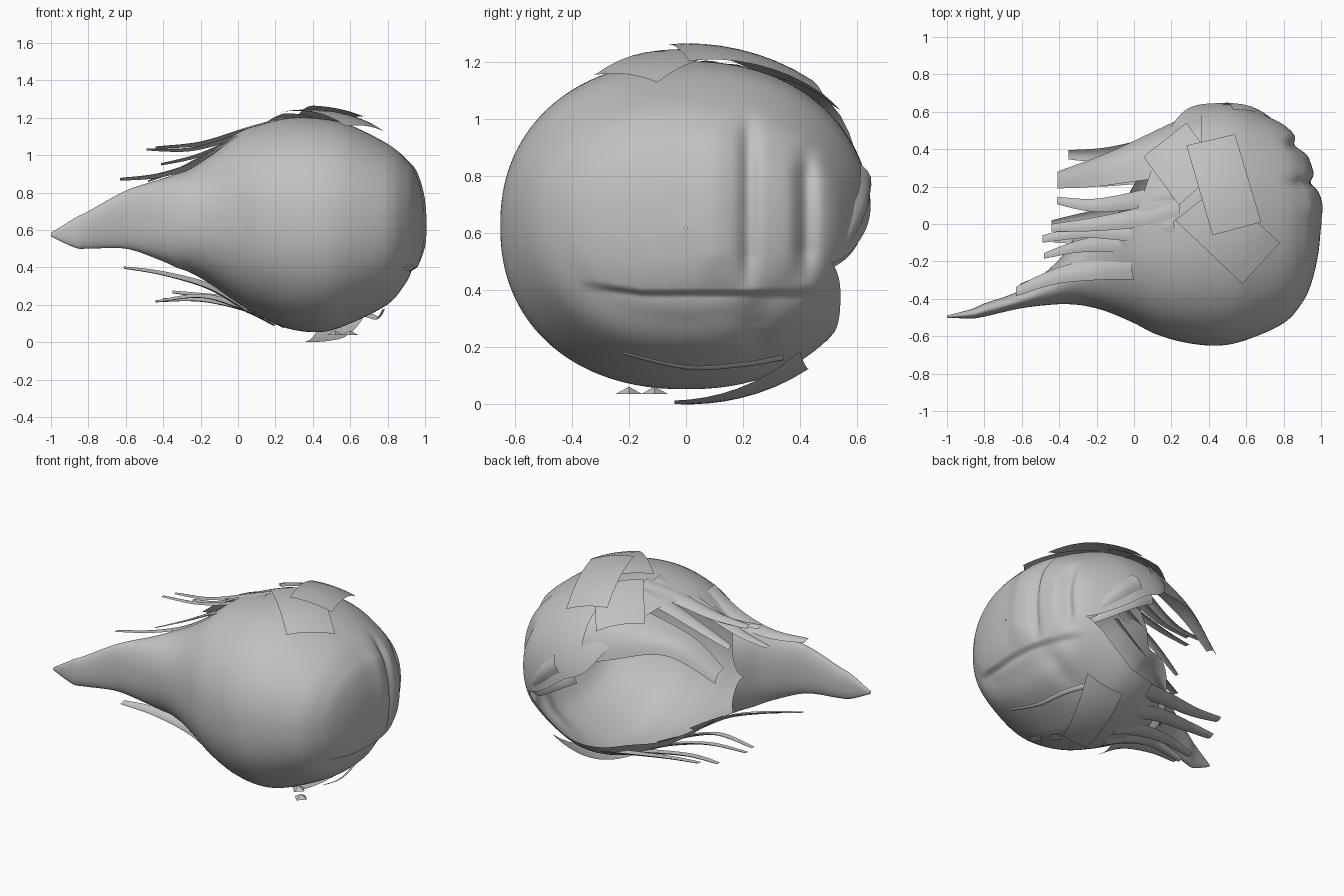
import bpy, math
from mathutils import Vector

if "Cube" in bpy.data.objects:
    bpy.data.objects.remove(bpy.data.objects["Cube"])

mat = bpy.data.materials.new("grey")
mat.diffuse_color = (0.533, 0.533, 0.533, 1)
mat.use_nodes = True
mat.node_tree.nodes["Principled BSDF"].inputs["Base Color"].default_value = mat.diffuse_color

# x, centre y, half width y, centre z, half height z, arc start, arc end (degrees from +y)
STATIONS = [
    (1.00, .00, .004, .62, .004, -18, 342), (.985, .00, .16, .63, .15, -18, 342),
    (.95, .00, .31, .64, .26, -18, 342), (.90, .00, .42, .64, .335, -18, 342),
    (.80, .00, .53, .63, .43, -18, 342), (.60, .00, .62, .63, .53, -4, 328),
    (.45, .00, .65, .625, .57, 8, 321), (.28, .00, .635, .635, .565, 18, 318),
    (.12, -.02, .57, .65, .515, 50, 314), (.00, -.05, .48, .66, .46, 78, 302),
    (-.14, -.13, .34, .655, .35, 76, 288), (-.25, -.20, .24, .65, .28, 72, 288),
    (-.33, -.26, .17, .65, .25, 4, 356),
    (-.42, -.32, .11, .655, .215, 0, 360), (-.60, -.40, .05, .655, .155, 0, 360),
    (-.80, -.46, .035, .60, .10, 0, 360), (-.87, -.48, .025, .585, .08, 0, 360),
    (-1.0, -.495, .006, .575, .01, 0, 360)]


def spline(pts, n):
    """Catmull-Rom samples through points of any dimension."""
    out = []
    for i in range(len(pts) - 1):
        p = [pts[max(0, min(len(pts) - 1, i + k))] for k in (-1, 0, 1, 2)]
        for s in range(n):
            t = s / n
            out.append([b + .5 * t * (c - a + t * (2*a - 5*b + 4*c - d + t * (3*(b - c) + d - a)))
                        for a, b, c, d in zip(*p)])
    out.append(list(pts[-1]))
    return out


def grid_object(name, rows, angle=50):
    n = len(rows[0])
    verts = [v for r in rows for v in r]
    faces = [(i*n + j, i*n + j + 1, (i+1)*n + j + 1, (i+1)*n + j)
             for i in range(len(rows) - 1) for j in range(n - 1)]
    me = bpy.data.meshes.new(name)
    me.from_pydata(verts, [], faces)
    me.materials.append(mat)
    ob = bpy.data.objects.new(name, me)
    bpy.context.collection.objects.link(ob)
    bpy.context.view_layer.objects.active = ob
    ob.select_set(True)
    bpy.ops.object.shade_smooth_by_angle(angle=math.radians(angle))
    ob.select_set(False)
    return ob


def gate(v, a, b, soft=.06):
    """Smooth 0-1 window between a and b."""
    f = lambda t: max(0, min(1, t))
    return f((v - a) / soft) * f((b - v) / soft)


def crease(x, y, z):
    """Push folds into the rounded end."""
    if x < .4:
        return 0
    seam = .40 + .14 * max(0, -y - .15)
    d = 0
    if z < seam:
        d += .03 * min(1, (seam - z) / .02) * math.exp((z - seam) / .09) * gate(y, -.38, .5, .12)
    up = gate(z, .40, 1.05, .12)
    d += .03 * math.exp(-((y - .22) / .03) ** 2) * up
    d += .04 * math.exp(-((y - .42) / .035) ** 2) * gate(z, .42, .92, .12)
    d -= .015 * math.exp(-((y - .10) / .07) ** 2) * up
    d += .025 * math.exp(-((y - .25) / .06) ** 2) * gate(z, .12, .39, .1)
    return d


# main shell: round cap open at the back left, drawn out into a tail
rows = []
for x, yc, wy, zc, wz, lo, hi in spline(STATIONS, 12):
    row = []
    for k in range(161):
        a = math.radians(lo + (hi - lo) * k / 160)
        c, s = math.cos(a), math.sin(a)
        f = (abs(c) ** 2.2 + abs(s) ** 2.2) ** (-1 / 2.2)   # slightly boxy ellipse
        y, z = yc + wy * c * f, zc + wz * s * f
        row.append((x - crease(x, y, z), y, z))
    rows.append(row)
grid_object("shell", rows)


def strand(name, pts, w0, w1, across, bulge=.15):
    """Curved ribbon along points; across is the width direction."""
    path = [Vector(p) for p in spline(pts, 6)]
    ac = Vector(across).normalized()
    rows = []
    for i, p in enumerate(path):
        t = i / (len(path) - 1)
        tan = path[min(i + 1, len(path) - 1)] - path[max(i - 1, 0)]
        nor = tan.cross(ac).normalized()
        if nor.dot(p - Vector((.3, 0, .63))) < 0:
            nor.negate()
        w = w0 + (w1 - w0) * t
        rows.append([p + ac * w * u / 2 + nor * bulge * w * (1 - u * u) for u in (-1, -.5, 0, .5, 1)])
    grid_object(name, rows)


# wide lock closing the upper back, lofted between its two edges
low = spline([(.36, .61, .82), (.20, .54, .86), (-.12, .39, .92), (-.41, .28, .77)], 8)
top = spline([(.36, .26, 1.16), (.10, .24, 1.09), (-.20, .20, .99), (-.41, .19, .84)], 8)
rows = []
for a, b in zip(low, top):
    a, b = Vector(a), Vector(b)
    out = Vector((0, .7, .7)) * (b - a).length * .2
    rows.append([a.lerp(b, j / 8) + out * math.sin(math.pi * j / 8) for j in range(9)])
grid_object("wide_lock", rows)

# upper loose locks
for i, (pts, w0, w1) in enumerate([
        ([(.25, .18, 1.17), (.08, .14, 1.12), (-.20, .10, 1.00), (-.41, .125, .95)], .14, .04),
        ([(.25, .10, 1.18), (.05, .04, 1.13), (-.20, .0, 1.06), (-.44, -.02, 1.04)], .15, .04),
        ([(.22, .02, 1.18), (.0, -.04, 1.10), (-.25, -.04, 1.03), (-.49, -.08, 1.03)], .13, .04),
        ([(.10, -.08, 1.13), (-.10, -.10, 1.03), (-.30, -.12, .93), (-.48, -.17, .86)], .14, .03),
        ([(.0, -.22, 1.08), (-.20, -.24, .96), (-.42, -.28, .89), (-.63, -.36, .87)], .16, .05)]):
    strand(f"upper_lock_{i}", pts, w0, w1, (0, 1, -.25))

# lower loose locks
for i, (pts, w0, w1) in enumerate([
        ([(.28, .43, .21), (.10, .41, .23), (-.15, .37, .25), (-.35, .37, .27)], .14, .05),
        ([(.28, .27, .14), (.05, .27, .20), (-.20, .24, .23), (-.40, .24, .23)], .15, .05),
        ([(.25, .10, .10), (.05, .08, .18), (-.20, .04, .23), (-.44, .0, .22)], .15, .04),
        ([(.20, -.05, .11), (.0, -.06, .20), (-.20, -.07, .25), (-.43, -.08, .22)], .15, .04),
        ([(.06, -.20, .18), (-.15, -.23, .30), (-.40, -.28, .37), (-.61, -.34, .40)], .16, .04)]):
    strand(f"lower_lock_{i}", pts, w0, w1, (0, 1, .25))

# rolled bundles along the back rim
strand("rim_bundle", [(.82, .42, .48), (.74, .54, .56), (.62, .61, .69), (.50, .625, .79)],
       .05, .12, (.45, -.2, .8), .2)
strand("rim_bundle_inner", [(.82, .42, .46), (.68, .55, .54), (.52, .61, .65), (.38, .60, .74)],
       .05, .10, (.3, -.3, .9), .2)
# thin curl lying on the lower side
strand("low_curl", [(.62, .34, .165), (.71, .20, .14), (.75, .0, .13), (.78, -.22, .18)],
       .04, .02, (1, 0, .6), .15)


def patch(name, corners, lift, sign):
    """Plate laid over the cap; corners are top-plan x, y."""
    a, b, c, d = [Vector(p) for p in corners]
    rows = []
    for i in range(9):
        row = []
        for j in range(9):
            p = a.lerp(b, i / 8).lerp(d.lerp(c, i / 8), j / 8)
            r = 1 - ((p.x - .38) / .70) ** 2 - (p.y / .73) ** 2
            row.append((p.x, p.y, .63 + sign * (.575 + lift) * math.sqrt(max(r, .02))))
        rows.append(row)
    grid_object(name, rows)


# flat plates over the crown and underneath
patch("crown_plate_back", [(.28, .42), (.54, .48), (.68, .01), (.42, -.06)], .06, 1)
patch("crown_plate_front", [(.22, .02), (.45, .20), (.78, -.10), (.58, -.32)], .04, 1)
patch("crown_plate_left", [(.05, .36), (.28, .54), (.46, .30), (.24, .10)], .035, 1)
patch("under_plate", [(.34, -.04), (.52, -.04), (.70, .40), (.45, .43)], .055, -1)

# little diamond tags underneath
for i, (x, y) in enumerate([(.60, -.20), (.52, -.11)]):
    bpy.ops.mesh.primitive_cone_add(vertices=4, radius1=.045, radius2=0, depth=.025,
                                    location=(x, y, .05))
    tag = bpy.context.object
    tag.name = f"tag_{i}"
    tag.data.materials.append(mat)
